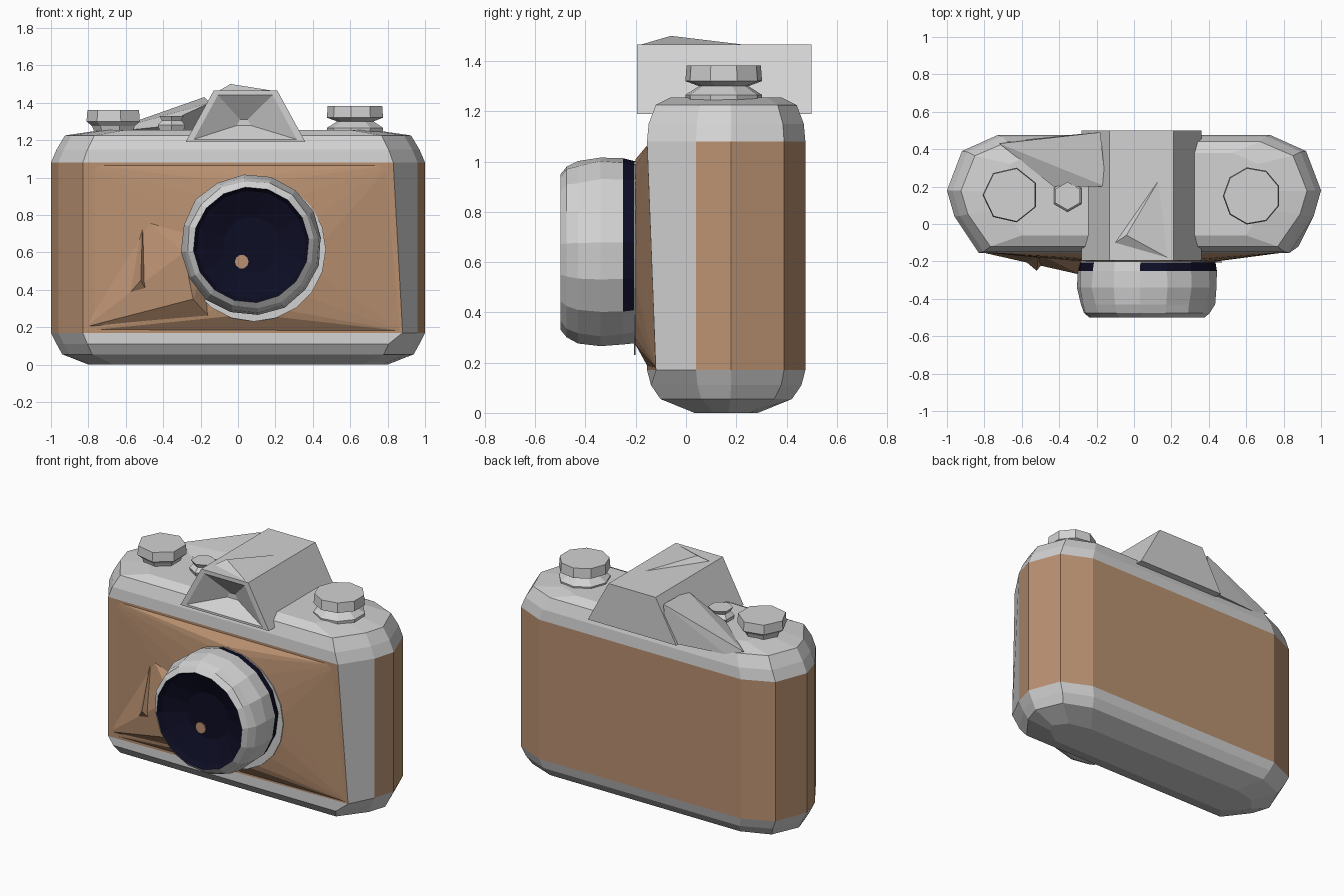
import bpy, bmesh, math, random
from mathutils import Vector

random.seed(4)
old = bpy.data.objects.get("Cube")
if old:
    bpy.data.objects.remove(old)


def material(name, rgb):
    m = bpy.data.materials.new(name)
    m.use_nodes = True
    m.diffuse_color = (*rgb, 1)
    m.node_tree.nodes["Principled BSDF"].inputs["Base Color"].default_value = (*rgb, 1)
    return m


METAL = material("silver metal", (0.65, 0.645, 0.645))
LEATHER = material("tan leather", (0.49, 0.285, 0.166))
GLASS = material("dark glass", (0.004, 0.004, 0.018))


def finish(bm, name, mats, rule=None):
    bmesh.ops.recalc_face_normals(bm, faces=bm.faces)
    if rule:
        for f in bm.faces:
            f.material_index = rule(f.calc_center_median())
    mesh = bpy.data.meshes.new(name)
    bm.to_mesh(mesh)
    bm.free()
    for m in mats:
        mesh.materials.append(m)
    ob = bpy.data.objects.new(name, mesh)
    bpy.context.collection.objects.link(ob)
    return ob


def loft(name, rings, mats, rule=None):
    """Skin a stack of equal-length rings and cap both ends."""
    bm = bmesh.new()
    vs = [[bm.verts.new(p) for p in r] for r in rings]
    n = len(rings[0])
    for a, b in zip(vs, vs[1:]):
        for i in range(n):
            j = (i + 1) % n
            bm.faces.new((a[i], a[j], b[j], b[i]))
    bm.faces.new(vs[0])
    bm.faces.new(vs[-1])
    return finish(bm, name, mats, rule)


def hull(name, points, mat):
    bm = bmesh.new()
    for p in points:
        bm.verts.new(p)
    res = bmesh.ops.convex_hull(bm, input=bm.verts)
    bmesh.ops.delete(bm, geom=list({v for v in res["geom_interior"] + res["geom_unused"]
                                    if isinstance(v, bmesh.types.BMVert)}), context="VERTS")
    return finish(bm, name, [mat])


def circle(n, r, turn=0.0):
    return [(r * math.cos(turn + math.tau * i / n), r * math.sin(turn + math.tau * i / n))
            for i in range(n)]


# Body: rounded footprint stacked through height, leather band in the middle
half = [(0.83, -0.155), (0.96, 0.04), (1.0, 0.18), (0.92, 0.39), (0.73, 0.475)]
outline = half + [(-x, y) for x, y in reversed(half)]
levels = [(0.0, 0.8, 0.4), (0.055, 0.94, 0.83), (0.11, 0.97, 0.95), (0.17, 1, 1),
          (1.08, 1, 1), (1.15, 0.97, 0.98), (1.225, 0.925, 0.89), (1.255, 0.72, 0.7)]
body_rings = [[(x * sx, 0.16 + (y - 0.16) * sy, z) for x, y in outline] for z, sx, sy in levels]
body_rings[3][0] = (0.88, -0.12, 0.17)


def body_colour(c):
    band = 0.17 < c.z < 1.08
    bare_corner = c.x > 0.8 and c.y < 0.05
    return 1 if band and not bare_corner else 0


loft("camera_body", body_rings, [METAL, LEATHER], body_colour)

# Front leather rising towards the lens mount
LX, LZ = 0.07, 0.64
hull("front_leather",
     [(-0.82, -0.15, 0.18), (-0.82, -0.15, 1.07), (0.82, -0.15, 1.07), (0.87, -0.12, 0.18)]
     + [(LX + x, -0.2, LZ + z) for x, z in circle(16, 0.37)], LEATHER)
hull("grip_wedge",
     [(-0.82, -0.15, 0.2), (-0.5, -0.17, 0.78), (-0.29, -0.27, 0.6), (-0.24, -0.26, 0.35),
      (-0.15, -0.18, 0.25), (-0.1, -0.15, 0.75)], LEATHER)
hull("grip_ridge",
     [(-0.51, -0.17, 0.76), (-0.48, -0.2, 0.38), (-0.58, -0.2, 0.38), (-0.52, -0.25, 0.45)], LEATHER)

# Lens mount plate
loft("lens_mount", [[(0.085 + x, y, 0.615 + z) for x, z in circle(20, 0.385)]
                    for y in (-0.2, -0.206)], [METAL])


# Lens barrel with a hollow dark front and a dark band near the mount
def lens_ring(y, r, wobble):
    return [(LX + x * k, y, LZ + z * k) for x, z in circle(16, r, 0.1)
            for k in [1 + random.uniform(-wobble, wobble)]]


barrel = [(-0.15, 0.36, 0), (-0.205, 0.365, 0.01), (-0.25, 0.372, 0.01), (-0.34, 0.378, 0.015),
          (-0.43, 0.36, 0.02), (-0.475, 0.342, 0.015), (-0.5, 0.31, 0)]
bowl = [(-0.47, 0.29, 0), (-0.41, 0.15, 0)]


def lens_colour(c):
    if math.hypot(c.x - LX, c.z - LZ) < 0.3 and c.y < -0.3:
        return 1
    band = -0.25 < c.y < -0.205
    return 1 if band and c.z > 0.46 and abs(c.x + 0.12) > 0.1 else 0


loft("lens_barrel", [lens_ring(*p) for p in barrel + bowl], [METAL, GLASS], lens_colour)
loft("lens_centre_dot", [[(0.02 + x, y, 0.55 + z) for x, z in circle(10, 0.037)]
                         for y in (-0.41, -0.417)], [LEATHER])

# Viewfinder housing with a hollowed front
profile = [(-0.28, 1.19), (-0.13, 1.465), (0.21, 1.465), (0.36, 1.19)]
housing = [[(x, y, z) for x, z in profile] for y in (0.5, -0.195)]
cx, cz = 0.03, 1.29
for y, s in ((-0.195, 0.86), (-0.1, 0.12)):
    housing.append([(cx + (x - cx) * s, y, cz + (z - cz) * s) for x, z in profile])
loft("viewfinder_housing", housing, [METAL])
hull("housing_side_slope",
     [(-0.18, 0.49, 1.43), (-0.72, 0.43, 1.24), (-0.43, 0.2, 1.27), (-0.15, 0.2, 1.4),
      (-0.2, 0.49, 1.19), (-0.6, 0.45, 1.2)], METAL)
hull("housing_top_ridge",
     [(-0.1, -0.1, 1.465), (-0.04, -0.06, 1.5), (0.18, -0.18, 1.465), (0.13, 0.23, 1.465)], METAL)


# Top dials: (height, radius) steps
def dial(name, x, y, sides, steps):
    loft(name, [[(x + a, y + b, z) for a, b in circle(sides, r, math.pi / sides)]
                for z, r in steps], [METAL])


dial("rewind_dial", 0.63, 0.15, 9,
     [(1.22, 0.15), (1.265, 0.155), (1.3, 0.1), (1.32, 0.155), (1.383, 0.15)])
dial("winding_dial", -0.66, 0.155, 7,
     [(1.22, 0.1), (1.275, 0.12), (1.3, 0.15), (1.36, 0.145)])
dial("shutter_button", -0.355, 0.15, 6,
     [(1.24, 0.07), (1.28, 0.085), (1.305, 0.06), (1.33, 0.075)])
